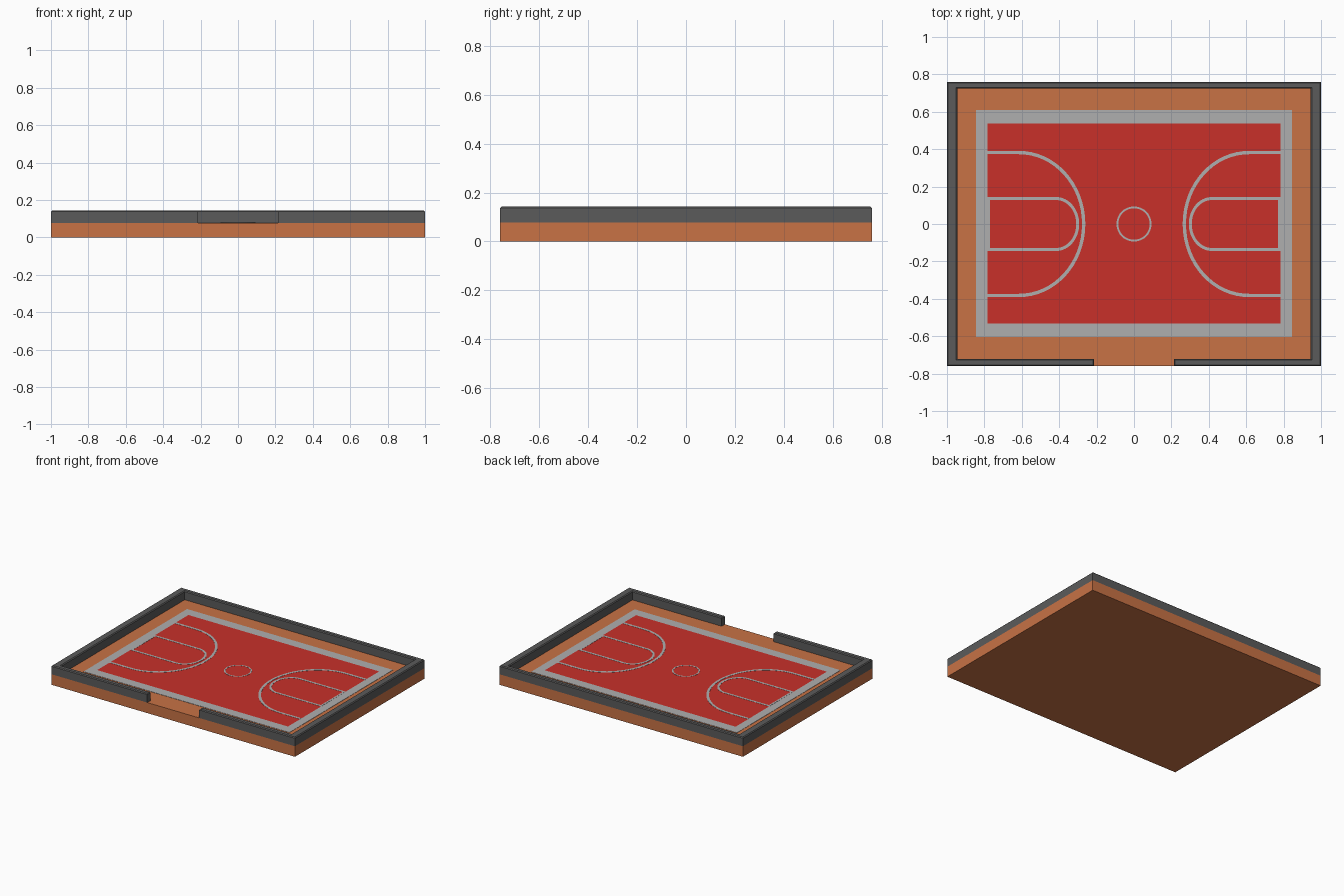
import bpy, bmesh
from math import sin, cos, pi

if "Cube" in bpy.data.objects:
    bpy.data.objects.remove(bpy.data.objects["Cube"])

FLOOR = 0.078


def material(name, rgb):
    m = bpy.data.materials.new(name)
    m.diffuse_color = (*rgb, 1)
    m.use_nodes = True
    m.node_tree.nodes["Principled BSDF"].inputs["Base Color"].default_value = m.diffuse_color
    return m


orange = material("orange", (0.58, 0.17, 0.06))
red = material("red", (0.58, 0.03, 0.023))
light = material("light_grey", (0.43, 0.43, 0.43))
dark = material("dark_grey", (0.105, 0.105, 0.105))


def finish(bm, name, mat):
    bmesh.ops.recalc_face_normals(bm, faces=bm.faces[:])
    me = bpy.data.meshes.new(name)
    bm.to_mesh(me)
    bm.free()
    me.materials.append(mat)
    ob = bpy.data.objects.new(name, me)
    bpy.context.collection.objects.link(ob)
    return ob


def extrude(bm, height):
    geo = bmesh.ops.extrude_face_region(bm, geom=bm.faces[:])["geom"]
    verts = [g for g in geo if isinstance(g, bmesh.types.BMVert)]
    bmesh.ops.translate(bm, verts=verts, vec=(0, 0, height))


def slab(name, outline, z0, z1, mat, bevel=0):
    bm = bmesh.new()
    bm.faces.new([bm.verts.new((x, y, z0)) for x, y in outline])
    extrude(bm, z1 - z0)
    if bevel:
        top = [e for e in bm.edges if all(v.co.z > z1 - 1e-4 for v in e.verts)]
        bmesh.ops.bevel(bm, geom=top, offset=bevel, segments=1, affect='EDGES')
    return finish(bm, name, mat)


def rect(x0, x1, y0, y1):
    return [(x0, y0), (x1, y0), (x1, y1), (x0, y1)]


def stripe(name, outer, inner, closed, z0=FLOOR + 0.002, z1=FLOOR + 0.003):
    # painted band between two matching outlines
    bm = bmesh.new()
    a = [bm.verts.new((x, y, z0)) for x, y in outer]
    b = [bm.verts.new((x, y, z0)) for x, y in inner]
    n = len(a)
    for i in range(n if closed else n - 1):
        j = (i + 1) % n
        bm.faces.new((a[i], a[j], b[j], b[i]))
    extrude(bm, z1 - z0)
    return finish(bm, name, light)


def u_path(x_end, cx, rx, ry, n=32):
    arc = [(cx + rx * sin(pi * i / n), ry * cos(pi * i / n)) for i in range(n + 1)]
    return [(x_end, ry)] + arc + [(x_end, -ry)]


def circle(r, n=48):
    return [(r * cos(2 * pi * i / n), r * sin(2 * pi * i / n)) for i in range(n)]


def mirror_x(ob):
    ob.modifiers.new("mirror", 'MIRROR')


# Base and perimeter wall with a front opening
slab("base", rect(-1, 1, -0.76, 0.76), 0, FLOOR, orange)
gap, xi, yf, yb = 0.213, 0.945, -0.722, 0.725
wall = [(-gap, -0.76), (-gap, yf), (-xi, yf), (-xi, yb), (xi, yb), (xi, yf),
        (gap, yf), (gap, -0.76), (1, -0.76), (1, 0.76), (-1, 0.76), (-1, -0.76)]
slab("perimeter_wall", wall, FLOOR, 0.143, dark, bevel=0.006)

# Court surface and border
slab("court_surface", rect(-0.783, 0.783, -0.533, 0.537), FLOOR, FLOOR + 0.002, red)
stripe("court_border", rect(-0.845, 0.845, -0.605, 0.61),
       rect(-0.783, 0.783, -0.533, 0.537), True, FLOOR, FLOOR + 0.002)

# Court lines, mirrored to the other end
mirror_x(stripe("three_point_line", u_path(-0.783, -0.615, 0.355, 0.391),
                u_path(-0.783, -0.615, 0.337, 0.373), False))
mirror_x(stripe("key_line", u_path(-0.783, -0.415, 0.122, 0.144),
                u_path(-0.770, -0.415, 0.106, 0.128), True))
stripe("centre_circle", circle(0.094), circle(0.084), True)
